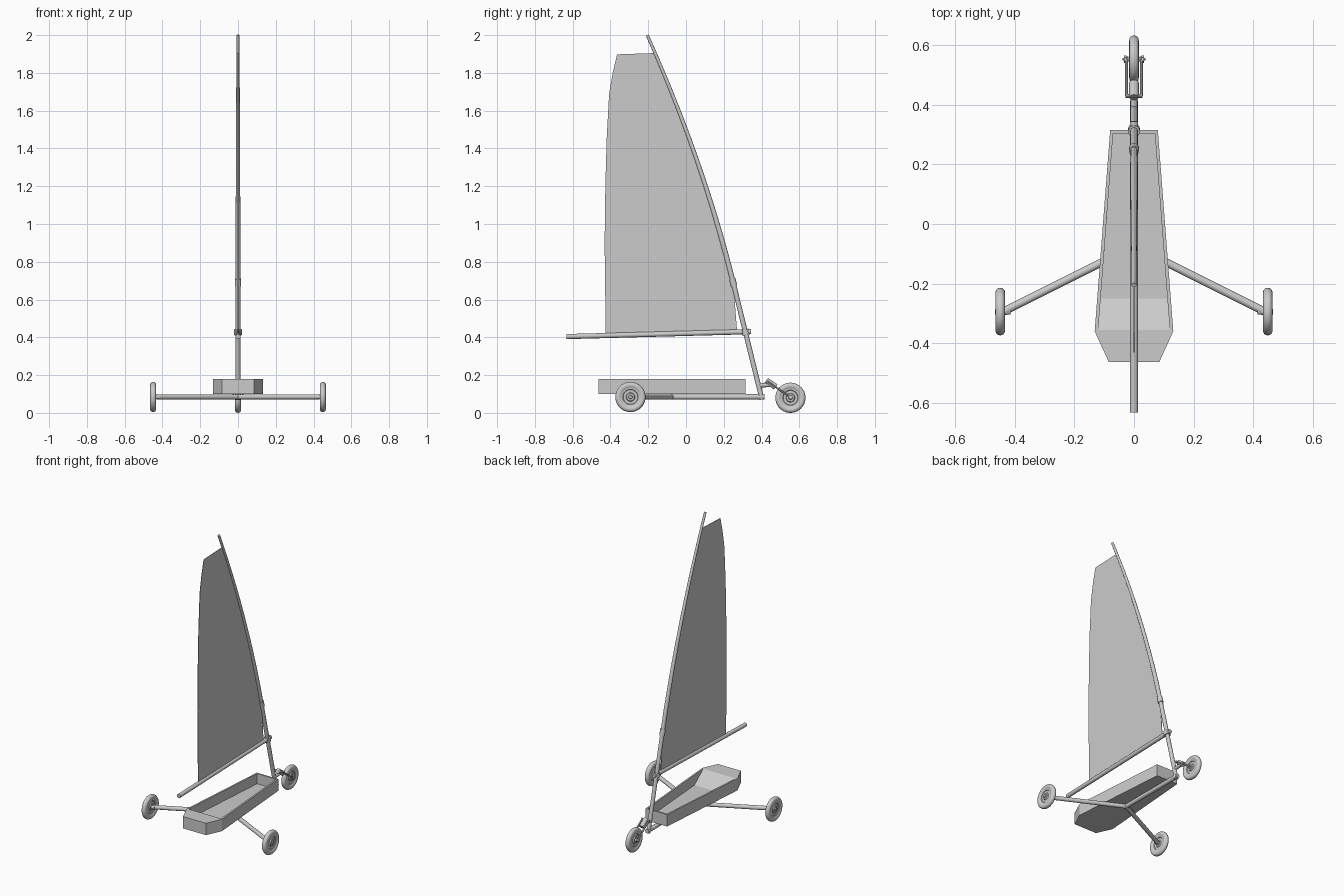
import bpy, bmesh, math
from mathutils import Vector

if "Cube" in bpy.data.objects:
    bpy.data.objects.remove(bpy.data.objects["Cube"])

grey = bpy.data.materials.new("light grey")
grey.diffuse_color = (0.6, 0.6, 0.6, 1)
grey.use_nodes = True
grey.node_tree.nodes["Principled BSDF"].inputs["Base Color"].default_value = grey.diffuse_color


def finish(name, bm, smooth=True):
    bmesh.ops.recalc_face_normals(bm, faces=bm.faces)
    me = bpy.data.meshes.new(name)
    bm.to_mesh(me)
    bm.free()
    me.materials.append(grey)
    ob = bpy.data.objects.new(name, me)
    bpy.context.collection.objects.link(ob)
    if smooth:
        me.polygons.foreach_set("use_smooth", [True] * len(me.polygons))
        me.set_sharp_from_angle(angle=math.radians(35))
    return ob


def tube(name, pts, radii, n=16):
    """Round tube through points, one radius per point."""
    pts = [Vector(p) for p in pts]
    if not isinstance(radii, (list, tuple)):
        radii = [radii] * len(pts)
    bm = bmesh.new()
    rings = []
    for i, p in enumerate(pts):
        d = (pts[min(i + 1, len(pts) - 1)] - pts[max(i - 1, 0)]).normalized()
        u = d.cross(Vector((0, 0, 1)) if abs(d.z) < 0.7 else Vector((1, 0, 0))).normalized()
        v = d.cross(u)
        rings.append([bm.verts.new(p + radii[i] * (u * math.cos(a) + v * math.sin(a)))
                      for a in (2 * math.pi * k / n for k in range(n))])
    for a, b in zip(rings, rings[1:]):
        for k in range(n):
            bm.faces.new((a[k], a[(k + 1) % n], b[(k + 1) % n], b[k]))
    bm.faces.new(rings[0])
    bm.faces.new(rings[-1])
    return finish(name, bm)


def wheel(name, c, n=40):
    """Tyre, dished rim and hub turned around the x axis."""
    half = [(0.018, 0.0), (0.018, 0.009), (0.012, 0.011), (0.012, 0.020), (0.006, 0.024),
            (0.006, 0.038), (0.010, 0.041), (0.010, 0.048), (0.012, 0.052)]
    half += [(0.016 * math.cos(a), 0.064 + 0.016 * math.sin(a))
             for a in (math.radians(d) for d in range(-25, 91, 23))]
    half[-1] = (0.0, 0.08)
    prof = half + [(-x, r) for x, r in reversed(half[:-1])]
    bm = bmesh.new()
    vs = [bm.verts.new((c[0] + x, c[1], c[2] + r)) for x, r in prof]
    edges = [bm.edges.new(e) for e in zip(vs, vs[1:])]
    bmesh.ops.spin(bm, geom=vs + edges, cent=c, axis=(1, 0, 0),
                   angle=2 * math.pi, steps=n, use_duplicate=False)
    bmesh.ops.remove_doubles(bm, verts=bm.verts, dist=0.0002)
    return finish(name, bm)


def prism(name, outline, thick):
    """Side outline (y, z) given thickness across x."""
    bm = bmesh.new()
    f = bm.faces.new([bm.verts.new((-thick / 2, y, z)) for y, z in outline])
    r = bmesh.ops.extrude_face_region(bm, geom=[f])
    bmesh.ops.translate(bm, vec=(thick, 0, 0),
                        verts=[v for v in r["geom"] if isinstance(v, bmesh.types.BMVert)])
    return finish(name, bm, False)


# Hull: tapered tub with a rear deck and a sloping seat back
def hull():
    bm = bmesh.new()

    def ring(half, zs):
        full = half + [(-x, y) for x, y in reversed(half)]
        zs = zs + zs[::-1]
        return [bm.verts.new((x, y, z)) for (x, y), z in zip(full, zs)]

    outer = [(0.08, 0.315), (0.132, -0.36), (0.085, -0.463)]
    top, bot = ring(outer, [0.18] * 3), ring(outer, [0.10] * 3)
    lip = ring([(0.070, 0.304), (0.120, -0.355)], [0.18] * 2)
    floor = ring([(0.070, 0.304), (0.112, -0.25)], [0.112] * 2)
    for i in range(6):
        j = (i + 1) % 6
        bm.faces.new((top[i], top[j], bot[j], bot[i]))
    for i in range(4):
        j = (i + 1) % 4
        bm.faces.new((lip[i], lip[j], floor[j], floor[i]))
    bm.faces.new(bot)
    bm.faces.new(floor)
    bm.faces.new((top[0], top[1], lip[1], lip[0]))
    bm.faces.new((top[5], top[4], lip[2], lip[3]))
    bm.faces.new((top[0], top[5], lip[3], lip[0]))
    bm.faces.new((top[1], top[2], top[3], top[4], lip[2], lip[1]))
    finish("hull", bm, False)


hull()


# Mast: straight foot, then bending aft
def mast_y(z):
    t = z - 0.69
    return 0.25 - 0.246 * t - (0.0775 * t * t if t > 0 else 0)


zs = [0.07, 0.40, 0.69] + [0.69 + 1.31 * k / 10 for k in range(1, 11)]
tube("mast", [(0, mast_y(z), z) for z in zs],
     [0.013 if z < 0.7 else 0.014 - 0.006 * (z - 0.69) / 1.31 for z in zs])
tube("mast_sleeve", [(0, mast_y(z), z) for z in (0.67, 0.71)], 0.017)
tube("boom_collar", [(0, mast_y(z), z) for z in (0.412, 0.442)], 0.020)

# Sail: thin panel whose leading edge follows the mast
luff = [(mast_y(z), z) for z in [0.69 + 1.215 * k / 12 for k in range(13)]]
leech = [(-0.365, 1.898), (-0.388, 1.80), (-0.407, 1.69), (-0.42, 1.45), (-0.427, 1.20),
         (-0.431, 0.90), (-0.425, 0.42)]
prism("sail", [(0.27, 0.437)] + luff + leech, 0.003)

# Boom
tube("boom", [(0, -0.632, 0.404), (0, 0.345, 0.430)], 0.0135)

# Chassis: spine and swept axle arms
tube("spine", [(0, -0.08, 0.085), (0, 0.415, 0.085)], 0.014)
for s, side in ((1, "right"), (-1, "left")):
    tube(side + "_axle_arm", [(0, -0.075, 0.085), (s * 0.43, -0.29, 0.085)], 0.0135)
    tube(side + "_axle_stub", [(s * 0.415, -0.293, 0.085), (s * 0.455, -0.295, 0.085)], 0.011)
    wheel(side + "_wheel", (s * 0.449, -0.294, 0.084))
    # Front fork leg and axle plate
    tube(side + "_fork_leg", [(s * 0.025, 0.43, 0.168), (s * 0.025, 0.56, 0.078)], 0.005, 10)
    tube(side + "_axle_nut", [(s * 0.026, 0.553, 0.084), (s * 0.034, 0.553, 0.084)], 0.012, 6)

# Steering head and front wheel
wheel("front_wheel", (0, 0.553, 0.08))
tube("front_axle", [(-0.038, 0.553, 0.084), (0.038, 0.553, 0.084)], 0.005, 10)
tube("fork_crossbar", [(-0.029, 0.43, 0.168), (0.029, 0.43, 0.168)], 0.007, 10)
tube("steering_head", [(0, 0.425, 0.172), (0, 0.475, 0.137)], 0.016)
tube("head_bracket", [(0, 0.385, 0.145), (0, 0.452, 0.148)], 0.011)
